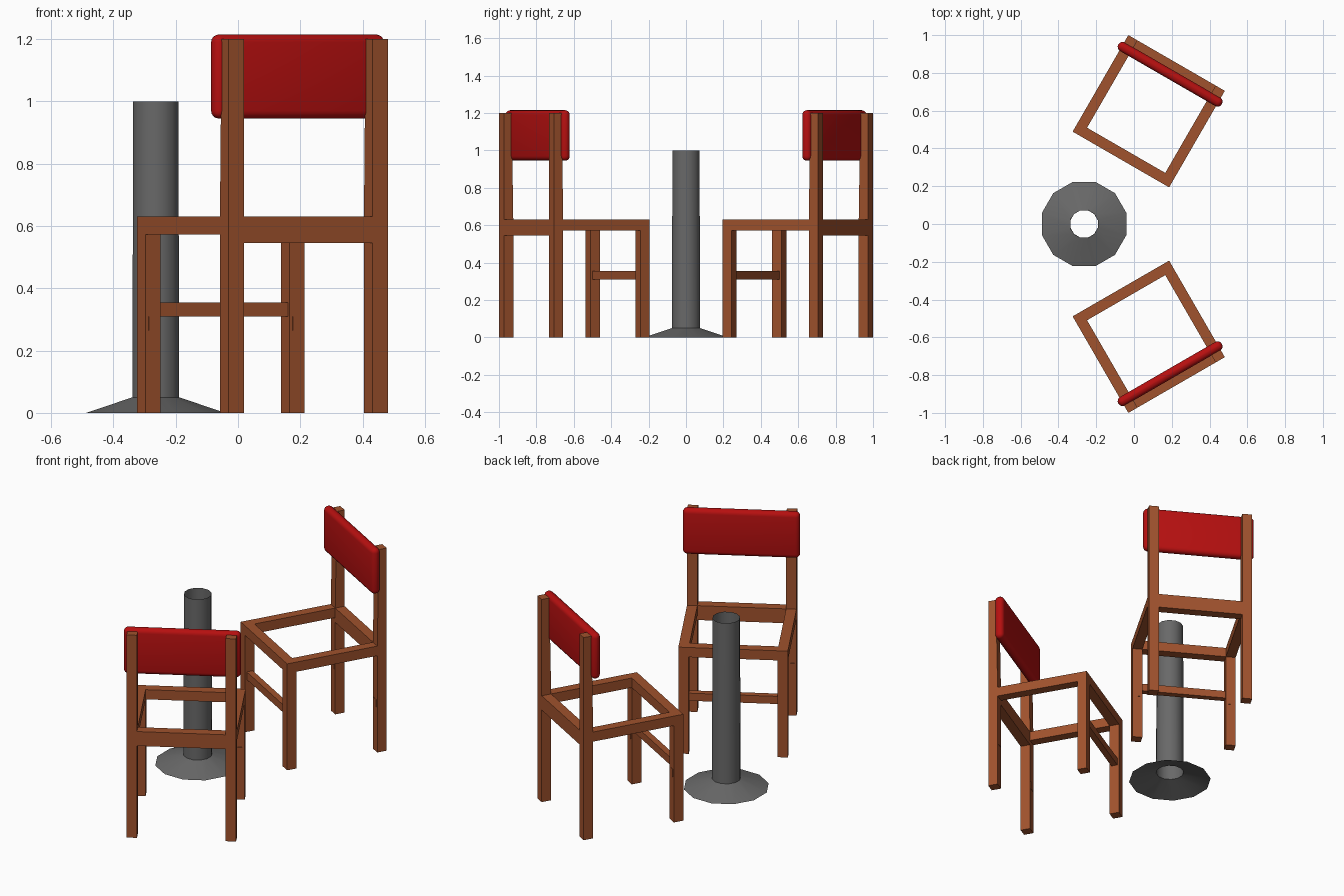
import bpy, bmesh, math
from mathutils import Matrix, Vector

if "Cube" in bpy.data.objects:
    bpy.data.objects.remove(bpy.data.objects["Cube"])


def material(name, rgb):
    m = bpy.data.materials.new(name)
    m.use_nodes = True
    m.diffuse_color = (*rgb, 1)
    bsdf = m.node_tree.nodes["Principled BSDF"]
    bsdf.inputs["Base Color"].default_value = (*rgb, 1)
    bsdf.inputs["Roughness"].default_value = 0.6
    return m


WOOD = material("brown wood", (0.35, 0.084, 0.026))
RED = material("red upholstery", (0.47, 0.005, 0.005))
GREY = material("grey metal", (0.14, 0.14, 0.14))


def add_object(name, bm, mat, place=None):
    mesh = bpy.data.meshes.new(name)
    bm.to_mesh(mesh)
    bm.free()
    mesh.materials.append(mat)
    ob = bpy.data.objects.new(name, mesh)
    bpy.context.collection.objects.link(ob)
    if place:
        ob.matrix_world = place
    return ob


def box(name, lo, hi, mat, place, taper=0, round_edges=0):
    """Box between two corners; taper pulls the top front edge backwards."""
    lo, hi = Vector(lo), Vector(hi)
    bm = bmesh.new()
    bmesh.ops.create_cube(bm, size=1)
    for v in bm.verts:
        v.co = Vector((v.co[i] + 0.5) * (hi[i] - lo[i]) + lo[i] for i in range(3))
        if v.co.z > hi.z - 0.001 and v.co.y < lo.y + 0.001:
            v.co.y += taper
    ob = add_object(name, bm, mat, place)
    if round_edges:
        mod = ob.modifiers.new("round edges", "BEVEL")
        mod.width = round_edges
        mod.segments = 4
        for p in ob.data.polygons:
            p.use_smooth = True
    return ob


H = 0.295          # half the seat width and depth
T = 0.056          # timber thickness
I = H - T          # inner face of the timber
SEAT = 0.63        # top of the seat frame


def chair(label, place):
    for side, s in (("left", 1), ("right", -1)):
        x0, x1 = sorted((s * I, s * H))
        # Legs and tapering back posts
        box(f"{label}_front_leg_{side}", (x0, -H, 0), (x1, -I, SEAT), WOOD, place)
        box(f"{label}_back_leg_{side}", (x0, I, 0), (x1, H, SEAT), WOOD, place)
        box(f"{label}_back_post_{side}", (x0, I, SEAT), (x1, H, 1.2), WOOD, place, taper=0.01)
        # Side seat rail
        box(f"{label}_side_rail_{side}", (x0, -I, 0.573), (x1, I, SEAT), WOOD, place)
        # Small joint plates on the facing sides of the legs
        mid = s * (H + I) / 2
        for end, y in (("front", -I), ("back", I)):
            box(f"{label}_{end}_joint_{side}", (mid - 0.017, y - 0.002, 0.265),
                (mid + 0.017, y + 0.002, 0.31), WOOD, place)
    # Cross rails and front stretcher
    box(f"{label}_front_rail", (-I, -H, 0.573), (I, -I, SEAT), WOOD, place)
    box(f"{label}_back_rail", (-I, I, 0.545), (I, H, SEAT), WOOD, place)
    box(f"{label}_stretcher", (-I, -H + 0.01, 0.31), (I, -I - 0.01, 0.355), WOOD, place)
    # Padded backrest
    box(f"{label}_backrest", (-0.316, 0.2, 0.945), (0.316, 0.252, 1.215), RED, place,
        round_edges=0.025)


for label, s in (("rear_chair", 1), ("near_chair", -1)):
    angle = math.radians(-90 + s * 60)
    chair(label, Matrix.Translation((0.078, s * 0.597, 0)) @ Matrix.Rotation(angle, 4, "Z"))

# Open pedestal: flared foot and hollow column turned from one profile
SIDES = 12
bm = bmesh.new()
rings = []
for r, z in ((0.231, 0), (0.078, 0.05), (0.075, 1.0)):
    ring = []
    for k in range(SIDES):
        a = math.tau * (k + 0.5) / SIDES
        ring.append(bm.verts.new((r * math.cos(a), r * math.sin(a), z)))
    rings.append(ring)
for low, high in zip(rings, rings[1:]):
    for k in range(SIDES):
        n = (k + 1) % SIDES
        bm.faces.new((low[k], low[n], high[n], high[k]))
pedestal = add_object("pedestal", bm, GREY, Matrix.Translation((-0.264, 0, 0)))
bpy.ops.object.select_all(action="DESELECT")
pedestal.select_set(True)
bpy.context.view_layer.objects.active = pedestal
bpy.ops.object.shade_smooth_by_angle(angle=math.radians(40))
